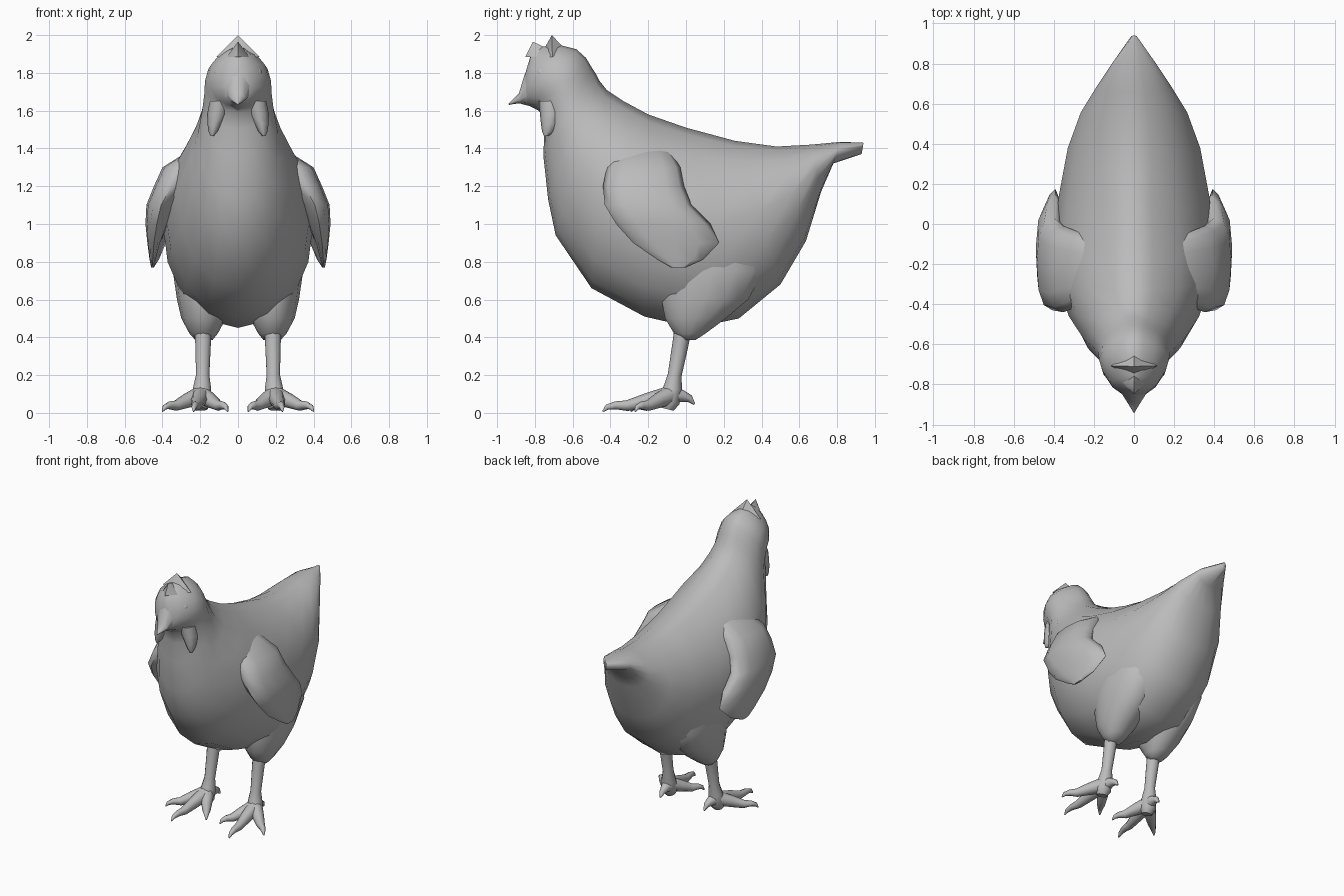
import bpy, bmesh, math
from mathutils import Vector

grey = bpy.data.materials.new("plain grey")
grey.diffuse_color = (0.5, 0.5, 0.5, 1)


def finish(name, bm, mirror=False, angle=60):
    bmesh.ops.recalc_face_normals(bm, faces=bm.faces)
    me = bpy.data.meshes.new(name)
    bm.to_mesh(me)
    bm.free()
    me.materials.append(grey)
    ob = bpy.data.objects.new(name, me)
    bpy.context.collection.objects.link(ob)
    bpy.ops.object.select_all(action='DESELECT')
    ob.select_set(True)
    bpy.context.view_layer.objects.active = ob
    bpy.ops.object.shade_smooth_by_angle(angle=math.radians(angle))
    if mirror:
        ob.modifiers.new("mirror", 'MIRROR').use_mirror_merge = False
    return ob


def loft(bm, rings):
    """Skin a list of equal-length point rings and cap both ends."""
    vs = [[bm.verts.new(p) for p in r] for r in rings]
    n = len(vs[0])
    for a, b in zip(vs, vs[1:]):
        for i in range(n):
            j = (i + 1) % n
            bm.faces.new((a[i], a[j], b[j], b[i]))
    bm.faces.new(vs[0])
    bm.faces.new(vs[-1])


def angles(n):
    return [2 * math.pi * i / n for i in range(n)]


def spow(v, e):
    return math.copysign(abs(v) ** e, v)


def spine_ring(ty, tz, by, bz, w, up=1.35, low=1.0, n=16):
    """Ring tilted between a top and a bottom point; up/low shape each half."""
    top, bot = Vector((0, ty, tz)), Vector((0, by, bz))
    c, h = (top + bot) / 2, (top - bot) / 2
    return [c + h * math.cos(a) + Vector((w * spow(math.sin(a), up if math.cos(a) > 0 else low), 0, 0))
            for a in angles(n)]


def flat_ring(z, x, y, rx, ry, n=12, e=1.0):
    return [Vector((x + rx * spow(math.cos(a), e), y + ry * spow(math.sin(a), e), z)) for a in angles(n)]


def tube(bm, pts, n=8):
    """Round tube through (x, y, z, radius) points."""
    P = [Vector(p[:3]) for p in pts]
    rings = []
    for i, p in enumerate(P):
        d = (P[min(i + 1, len(P) - 1)] - P[max(i - 1, 0)]).normalized()
        u = d.cross(Vector((1, 0, 0)) if abs(d.x) < 0.8 else Vector((0, 1, 0))).normalized()
        v = d.cross(u)
        rings.append([p + (u * math.cos(a) + v * math.sin(a)) * pts[i][3] for a in angles(n)])
    loft(bm, rings)


# Body, neck and head: top y, top z, bottom y, bottom z, half width, shape
bm = bmesh.new()
loft(bm, [spine_ring(*r) for r in (
    (0.94, 1.43, 0.93, 1.37, 0.015),
    (0.82, 1.435, 0.78, 1.32, 0.11),
    (0.66, 1.42, 0.715, 1.17, 0.185),
    (0.48, 1.41, 0.635, 0.91, 0.265, 1.3, 0.9),
    (0.26, 1.44, 0.50, 0.68, 0.33, 1.4, 0.8),
    (0.0, 1.51, 0.28, 0.50, 0.375, 1.5, 0.8),
    (-0.20, 1.58, 0.04, 0.45, 0.40, 1.5, 0.9),
    (-0.33, 1.65, -0.22, 0.51, 0.385, 1.5),
    (-0.42, 1.71, -0.50, 0.66, 0.325, 1.5),
    (-0.46, 1.76, -0.69, 0.94, 0.25, 1.3),
    (-0.48, 1.80, -0.73, 1.13, 0.215),
    (-0.50, 1.83, -0.755, 1.36, 0.19),
    (-0.53, 1.88, -0.75, 1.50, 0.178),
    (-0.58, 1.925, -0.77, 1.59, 0.175, 1.4),
    (-0.66, 1.945, -0.80, 1.62, 0.158, 1.4),
    (-0.76, 1.94, -0.84, 1.63, 0.115, 1.4),
    (-0.82, 1.90, -0.86, 1.65, 0.065),
    (-0.85, 1.80, -0.865, 1.68, 0.03))])
finish("body", bm)

# Beak, hooked down to a point
bm = bmesh.new()
loft(bm, [spine_ring(*r, n=10) for r in (
    (-0.80, 1.88, -0.78, 1.60, 0.09),
    (-0.855, 1.79, -0.83, 1.625, 0.065),
    (-0.885, 1.69, -0.88, 1.638, 0.04),
    (-0.915, 1.66, -0.91, 1.636, 0.02),
    (-0.94, 1.637, -0.938, 1.63, 0.004))])
finish("beak", bm)

# Comb: two roof-shaped points blended into the crown
bm = bmesh.new()
for tip_y, tip_z, y0, y1, w, z in ((-0.81, 1.965, -0.85, -0.725, 0.06, 1.885),
                                   (-0.71, 2.0, -0.775, -0.64, 0.115, 1.885)):
    mid = (y0 + y1) / 2
    base = [bm.verts.new(p) for p in ((0, y0, z), (w, mid, z), (0, y1, 1.925), (-w, mid, z))]
    tip = bm.verts.new((0, tip_y, tip_z))
    for i in range(4):
        bm.faces.new((base[i], base[(i + 1) % 4], tip))
    bm.faces.new(base)
finish("comb", bm)

# Wattles
bm = bmesh.new()
loft(bm, [flat_ring(*r, n=8) for r in (
    (1.65, 0.095, -0.72, 0.055, 0.06), (1.58, 0.11, -0.715, 0.053, 0.058),
    (1.53, 0.124, -0.72, 0.038, 0.048), (1.49, 0.132, -0.73, 0.024, 0.032),
    (1.465, 0.138, -0.74, 0.008, 0.012))])
finish("wattle", bm, mirror=True)

# Eyes
bm = bmesh.new()
bmesh.ops.create_uvsphere(bm, u_segments=10, v_segments=6, radius=0.03)
bmesh.ops.translate(bm, verts=bm.verts, vec=(0.098, -0.765, 1.80))
finish("eye", bm, mirror=True)

# Wings: z, front y, back y, inner x, outer x; the rear edge bends inward
bm = bmesh.new()
rings = []
for z, y0, y1, x0, x1 in (
        (1.41, -0.34, -0.12, 0.10, 0.215), (1.385, -0.37, -0.08, 0.14, 0.265),
        (1.30, -0.42, -0.03, 0.20, 0.40),
        (1.20, -0.44, -0.01, 0.26, 0.445), (1.10, -0.43, 0.03, 0.33, 0.485),
        (1.00, -0.37, 0.13, 0.37, 0.49), (0.90, -0.28, 0.175, 0.41, 0.48),
        (0.81, -0.15, 0.09, 0.435, 0.468), (0.77, -0.08, 0.0, 0.445, 0.46)):
    ring = flat_ring(z, (x0 + x1) / 2, (y0 + y1) / 2, (x1 - x0) / 2, (y1 - y0) / 2, e=0.85)
    for p in ring:
        p.x -= 0.3 * max(0, p.y)
    rings.append(ring)
loft(bm, rings)
finish("wing", bm, mirror=True)

# Thighs, running back into the rump
bm = bmesh.new()
loft(bm, [flat_ring(*r, n=14) for r in (
    (0.88, 0.20, 0.14, 0.13, 0.26), (0.75, 0.195, 0.14, 0.15, 0.28),
    (0.60, 0.185, 0.10, 0.138, 0.235), (0.50, 0.182, 0.05, 0.118, 0.165),
    (0.42, 0.182, 0.02, 0.075, 0.085), (0.385, 0.18, 0.015, 0.045, 0.035))])
finish("thigh", bm, mirror=True)

# Shanks
bm = bmesh.new()
tube(bm, [(0.185, -0.015, 0.45, 0.046), (0.185, -0.03, 0.36, 0.043),
          (0.187, -0.06, 0.20, 0.037), (0.19, -0.07, 0.13, 0.05),
          (0.195, -0.09, 0.06, 0.057), (0.195, -0.10, 0.02, 0.035)], n=10)
finish("shank", bm, mirror=True)

# Toes with curved claws: tip x, tip y
bm = bmesh.new()
start = Vector((0.195, -0.08, 0.095))
for tx, ty in ((0.40, -0.27), (0.235, -0.44), (0.055, -0.29)):
    toe = []
    for t, z, r in ((0, 0.095, 0.05), (0.35, 0.065, 0.04), (0.65, 0.038, 0.028),
                    (0.82, 0.04, 0.021), (0.94, 0.03, 0.014), (1, 0.008, 0.004)):
        toe.append((start.x + (tx - start.x) * t, start.y + (ty - start.y) * t, z, r))
    tube(bm, toe)
# Hind toe
tube(bm, [(0.19, -0.07, 0.09, 0.048), (0.185, -0.02, 0.09, 0.032),
          (0.18, 0.02, 0.075, 0.02), (0.178, 0.045, 0.045, 0.005)])
finish("toes", bm, mirror=True)
